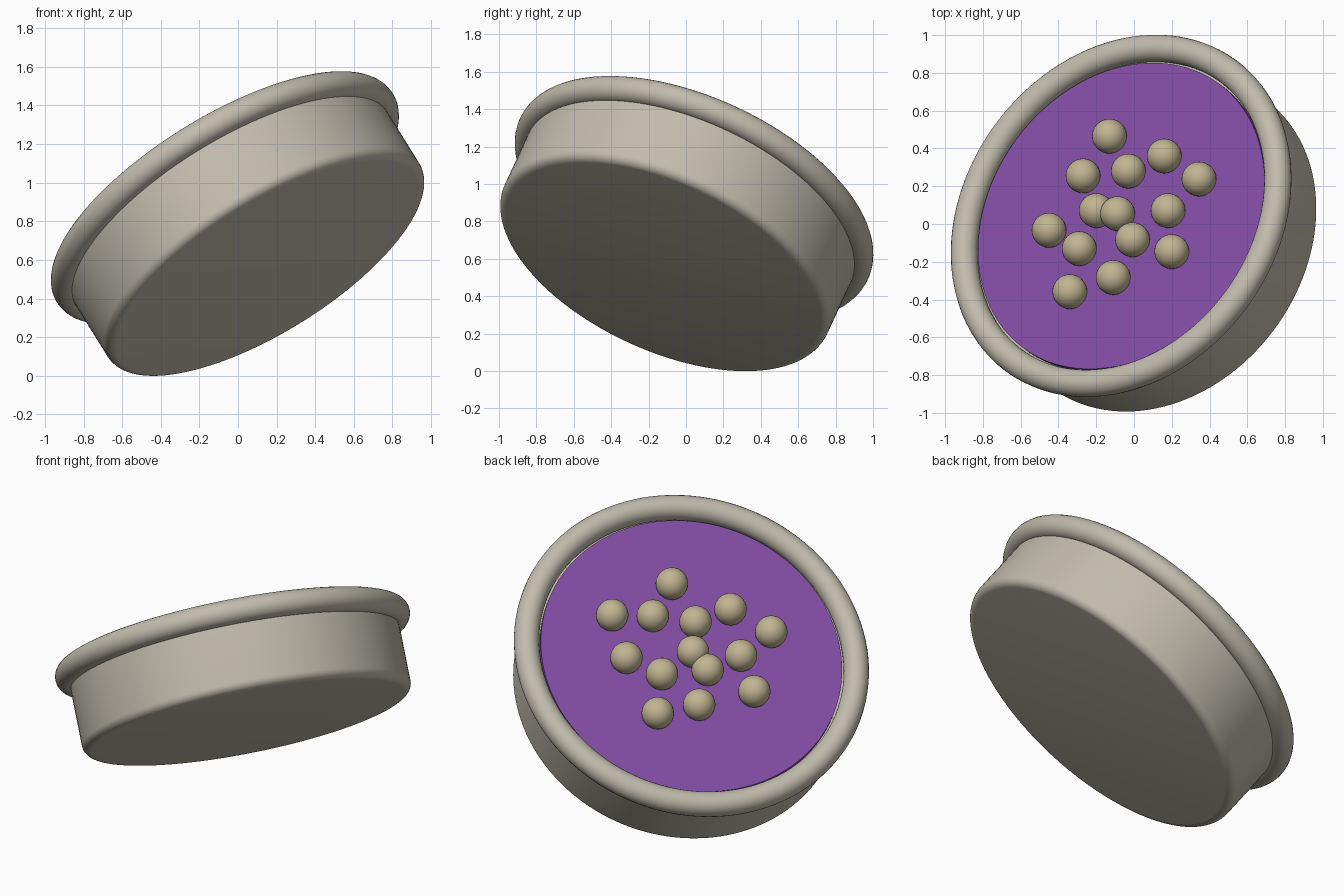
import bpy, bmesh, math
from mathutils import Vector, Matrix, Euler

if "Cube" in bpy.data.objects:
    bpy.data.objects.remove(bpy.data.objects["Cube"], do_unlink=True)

# Tilted frame whose origin is the centre of the rim
CENTRE = Vector((-0.068, 0.043, 0.921))
TILT = Matrix.Translation(CENTRE) @ Euler(
    (math.radians(-21.5), math.radians(-31.9), 0)).to_matrix().to_4x4()
AXIS = TILT.to_3x3() @ Vector((0, 0, 1))


def material(name, rgb):
    mat = bpy.data.materials.new(name)
    mat.use_nodes = True
    mat.diffuse_color = (*rgb, 1)
    bsdf = next(n for n in mat.node_tree.nodes if n.type == 'BSDF_PRINCIPLED')
    bsdf.inputs["Base Color"].default_value = (*rgb, 1)
    return mat


stone = material("warm grey", (0.53, 0.50, 0.415))
purple = material("purple", (0.225, 0.074, 0.38))
tan = material("tan", (0.54, 0.46, 0.29))


def finish(name, mat):
    obj = bpy.context.object
    obj.name = name
    obj.data.materials.append(mat)
    bpy.ops.object.shade_smooth_by_angle(angle=math.radians(35))
    return obj


def lathe(name, profile, mat, steps=128):
    """Revolve a (radius, height) profile about the tilted axis."""
    bm = bmesh.new()
    verts = [bm.verts.new((r, 0, z)) for r, z in profile]
    edges = [bm.edges.new(pair) for pair in zip(verts, verts[1:])]
    bmesh.ops.spin(bm, geom=verts + edges, cent=(0, 0, 0), axis=(0, 0, 1),
                   angle=math.tau, steps=steps, use_duplicate=False)
    bmesh.ops.remove_doubles(bm, verts=bm.verts, dist=1e-4)
    bmesh.ops.recalc_face_normals(bm, faces=bm.faces)
    mesh = bpy.data.meshes.new(name)
    bm.to_mesh(mesh)
    bm.free()
    obj = bpy.data.objects.new(name, mesh)
    bpy.context.collection.objects.link(obj)
    obj.matrix_world = TILT
    bpy.ops.object.select_all(action='DESELECT')
    obj.select_set(True)
    bpy.context.view_layer.objects.active = obj
    return finish(name, mat)


# Round dish with a softened lower edge
radius, depth, bevel = 0.95, 0.455, 0.05
arc = [(radius - bevel + bevel * math.sin(a), -depth + bevel - bevel * math.cos(a))
       for a in (math.pi / 2 * i / 8 for i in range(9))]
lathe("dish_body", [(0, -depth)] + arc + [(radius, -0.03), (0, -0.03)], stone)

# Filling disc just inside the rim
lathe("filling", [(0, -0.03), (0.871, -0.03), (0.871, 0), (0, 0)], purple)

# Rolled rim
bpy.ops.mesh.primitive_torus_add(major_radius=0.953, minor_radius=0.072,
                                 major_segments=128, minor_segments=24)
bpy.context.object.matrix_world = TILT
finish("rim", stone)

# Balls resting partly sunk in the filling, placed by plan position
BALL, LIFT = 0.092, 0.043
plan = [(-.13, .465), (.16, .36), (-.27, .255), (-.03, .28), (.344, .238),
        (-.2, .071), (-.087, .055), (.18, .071), (-.45, -.033), (-.29, -.13),
        (-.008, -.083), (.2, -.146), (-.34, -.358), (-.11, -.283)]
for i, (x, y) in enumerate(plan, 1):
    dx, dy = x - CENTRE.x, y - CENTRE.y
    z = CENTRE.z + (LIFT - AXIS.x * dx - AXIS.y * dy) / AXIS.z
    bpy.ops.mesh.primitive_uv_sphere_add(segments=32, ring_count=16,
                                         radius=BALL, location=(x, y, z))
    finish(f"ball_{i}", tan)
